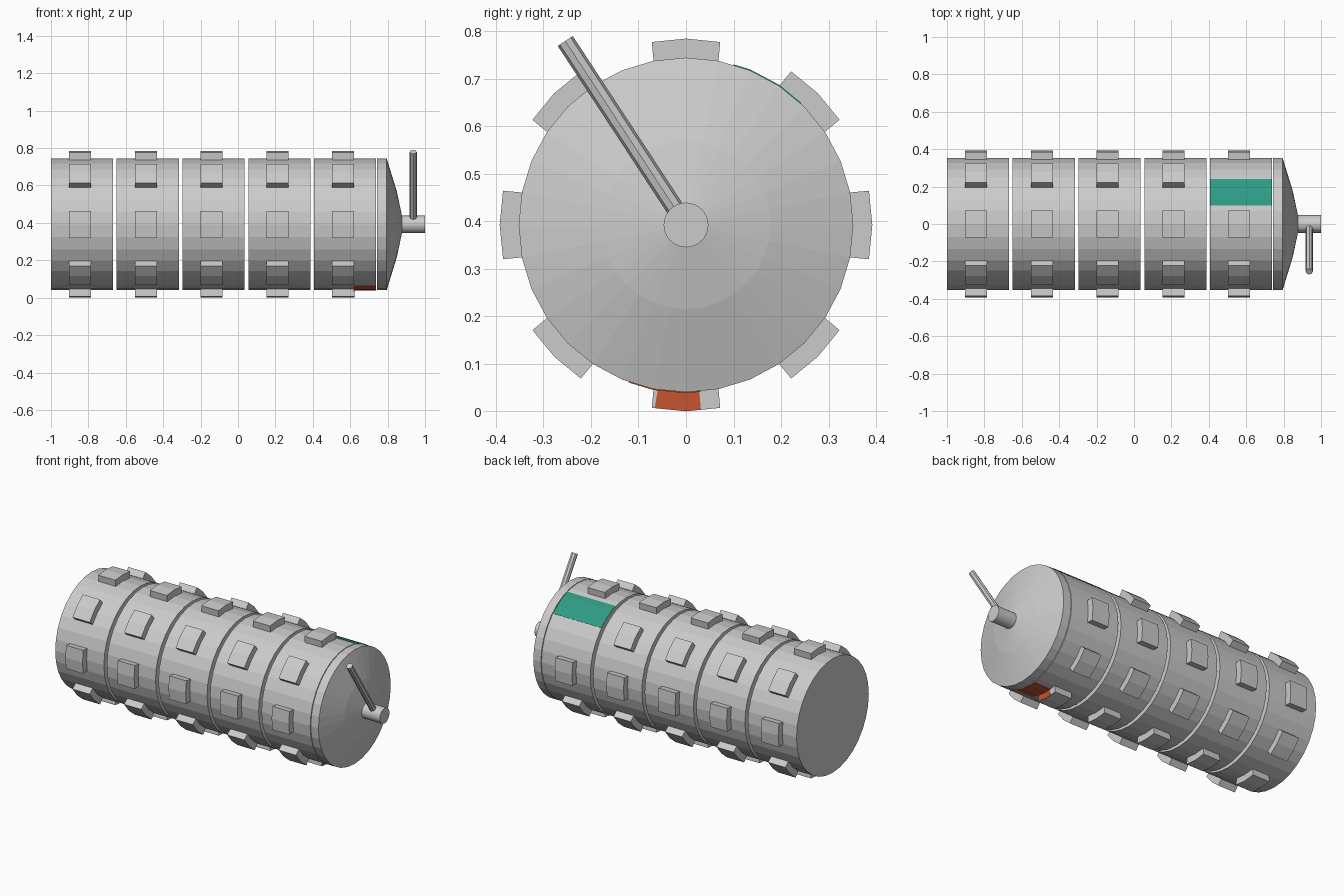
import bpy, bmesh, math
from mathutils import Vector

if "Cube" in bpy.data.objects:
    bpy.data.objects.remove(bpy.data.objects["Cube"])

CZ = 0.392          # axis height
R = 0.352           # drum radius
SEG = 32


def material(name, rgb):
    m = bpy.data.materials.new(name)
    m.diffuse_color = (*rgb, 1)
    m.use_nodes = True
    m.node_tree.nodes["Principled BSDF"].inputs["Base Color"].default_value = m.diffuse_color
    return m


GREY = material("grey", (0.6, 0.6, 0.6))
GREEN = material("green", (0.027, 0.33, 0.23))
ORANGE = material("orange", (0.57, 0.09, 0.03))


def finish(bm, name, mat):
    bmesh.ops.recalc_face_normals(bm, faces=bm.faces)
    me = bpy.data.meshes.new(name)
    bm.to_mesh(me)
    bm.free()
    me.materials.append(mat)
    ob = bpy.data.objects.new(name, me)
    bpy.context.collection.objects.link(ob)
    return ob


def lathe(name, profile, mat, seg=SEG):
    """Solid turned about the x axis from (x, radius) points."""
    bm = bmesh.new()
    rings = [[bm.verts.new((x, r * math.sin(2 * math.pi * i / seg),
                            CZ + r * math.cos(2 * math.pi * i / seg)))
              for i in range(seg)] for x, r in profile]
    for a, b in zip(rings, rings[1:]):
        for i in range(seg):
            j = (i + 1) % seg
            bm.faces.new((a[i], a[j], b[j], b[i]))
    bm.faces.new(rings[0])
    bm.faces.new(rings[-1])
    return finish(bm, name, mat)


def drum_point(x, deg, r):
    """Point on the faceted drum; deg is measured from the top towards +y."""
    step = 360 / SEG
    off = math.radians((deg % step) - step / 2)
    r *= math.cos(math.pi / SEG) / math.cos(off)
    a = math.radians(deg)
    return (x, r * math.sin(a), CZ + r * math.cos(a))


def arc_block(name, x0, x1, inner, outer, r0, r1, mat):
    """Curved block: lists of inner and outer angles, two radii, two x ends."""
    bm = bmesh.new()
    n = len(inner)
    ends = []
    for x in (x0, x1):
        loop = [bm.verts.new(drum_point(x, d, r0)) for d in inner]
        loop += [bm.verts.new(drum_point(x, d, r1)) for d in reversed(outer)]
        ends.append(loop)
    a, b = ends
    for i in range(2 * n):
        j = (i + 1) % (2 * n)
        bm.faces.new((a[i], a[j], b[j], b[i]))
    for e in ends:
        for i in range(n - 1):
            bm.faces.new((e[i], e[i + 1], e[2 * n - 2 - i], e[2 * n - 1 - i]))
    return finish(bm, name, mat)


# Five separate drum rings with raised teeth
for k in range(5):
    x = -1 + k * 0.3517
    lathe(f"drum_ring_{k + 1}", [(x, R), (x + 0.332, R)], GREY)
    for t in range(8):
        if k == 4 and t == 1:      # the green panel takes this tooth's place
            continue
        c = t * 45
        arc_block(f"tooth_{k + 1}_{t + 1}", x + 0.097, x + 0.214,
                  [c - 11.25, c, c + 11.25], [c - 10.6, c, c + 10.6],
                  R - 0.004, 0.392, GREY)

# Green panel on the last ring
g = [16.5, 22.5, 33.75, 43.2]
arc_block("green_panel", 0.407, 0.738, g, g, R - 0.002, R + 0.002, GREEN)

# Orange patch under the last ring, and on the face of its bottom tooth
o = [175, 180, 191.25, 200]
arc_block("orange_patch", 0.621, 0.738, o, o, R - 0.002, R + 0.002, ORANGE)
f = [175.4, 180, 189.7]
arc_block("orange_tooth_face", 0.619, 0.623, f, f, R - 0.002, 0.3915, ORANGE)

# Domed end cap and hub
lathe("end_cap", [(0.743, R), (0.795, R), (0.849, 0.177), (0.88, 0.03)], GREY)
lathe("hub", [(0.86, 0.047), (1.0, 0.047)], GREY)

# Crank handle leaning towards the front
p0 = Vector((0.937, -0.018, CZ + 0.027))
p1 = Vector((0.937, -0.254, 0.779))
d = p1 - p0
bm = bmesh.new()
bmesh.ops.create_cone(bm, cap_ends=True, segments=8, radius1=0.019,
                      radius2=0.019, depth=d.length)
handle = finish(bm, "crank_handle", GREY)
handle.rotation_euler = d.to_track_quat('Z', 'Y').to_euler()
handle.location = (p0 + p1) / 2
